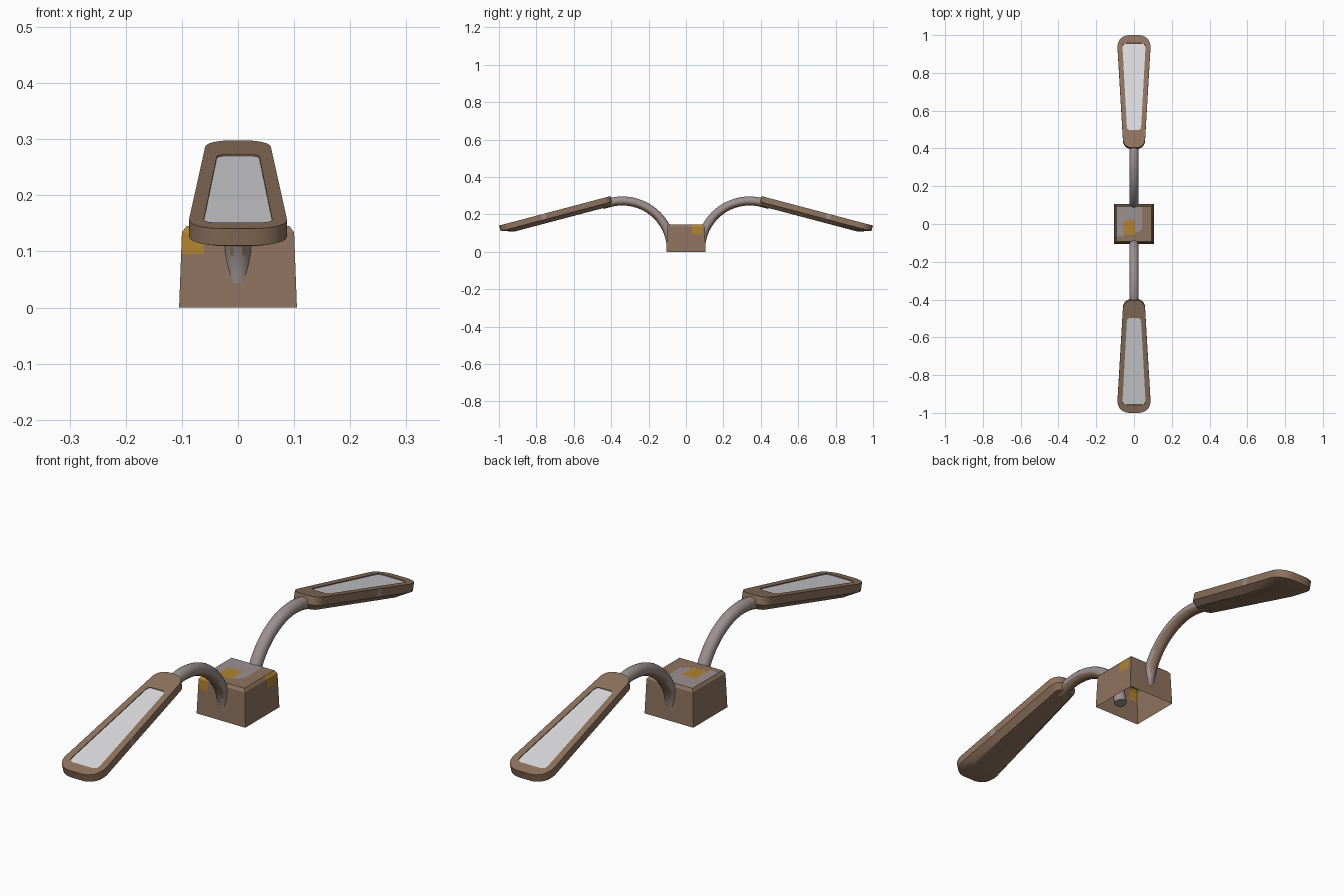
import bpy, bmesh, math
from mathutils import Vector

if "Cube" in bpy.data.objects:
    bpy.data.objects.remove(bpy.data.objects["Cube"])


def material(name, rgb):
    m = bpy.data.materials.new(name)
    m.diffuse_color = (*rgb, 1)
    m.use_nodes = True
    m.node_tree.nodes["Principled BSDF"].inputs["Base Color"].default_value = m.diffuse_color
    return m


MATS = [material("brown casing", (0.275, 0.172, 0.112)),
        material("worn grey metal", (0.33, 0.28, 0.275)),
        material("pale glass", (0.70, 0.70, 0.72)),
        material("gold paint", (0.44, 0.23, 0.03))]
BROWN, GREY, GLASS, GOLD = range(4)


def finish(bm, name, smooth=None):
    mesh = bpy.data.meshes.new(name)
    bm.to_mesh(mesh)
    bm.free()
    for m in MATS:
        mesh.materials.append(m)
    ob = bpy.data.objects.new(name, mesh)
    bpy.context.collection.objects.link(ob)
    if smooth:
        bpy.ops.object.select_all(action='DESELECT')
        ob.select_set(True)
        bpy.context.view_layer.objects.active = ob
        bpy.ops.object.shade_smooth_by_angle(angle=math.radians(smooth))
    return ob


def bridge(bm, a, b, mat=BROWN):
    n = len(a)
    return [bm.faces.new((a[i], a[(i + 1) % n], b[(i + 1) % n], b[i])) for i in range(n)]


# tapered base box, chamfered top, open underneath, with worn paint patches
def base_box():
    bm = bmesh.new()
    bmesh.ops.create_cube(bm, size=2)
    bmesh.ops.subdivide_edges(bm, edges=bm.edges[:], cuts=14, use_grid_fill=True)
    bmesh.ops.delete(bm, geom=[f for f in bm.faces if f.calc_center_median().z < -0.99],
                     context='FACES')
    for v in bm.verts:
        k = round((v.co.z + 1) * 7.5)
        half = 0.092 if k == 15 else 0.105 - 0.005 * k / 14
        v.co = (v.co.x * half, v.co.y * half, 0.145 if k == 15 else 0.134 * k / 14)
    bm.normal_update()
    for f in bm.faces:
        c, n = f.calc_center_median(), f.normal
        if n.z > 0.9:
            if -0.05 < c.x < 0.01 and -0.06 < c.y < 0.02:
                f.material_index = GOLD
            elif c.x < 0.04 and c.y > -0.045 + 0.3 * c.x:
                f.material_index = GREY
        elif c.z > 0.1 and ((n.x > 0.5 and 0.035 < c.y < 0.09)
                            or (n.y < -0.5 and c.x < -0.065)):
            f.material_index = GOLD
    finish(bm, "base_box")


# curved tube arm: arc from inside the box, then straight into the head
def arm(s, name):
    R, cy, cz, r, n = 0.262, 0.34, 0.01, 0.024, 20
    path = []
    for i in range(25):
        a = math.radians(172 - 97 * i / 24)
        path.append((cy + R * math.cos(a), cz + R * math.sin(a), a))
    y, z, a = path[-1]
    path.append((y + 0.04 * math.sin(a), z - 0.04 * math.cos(a), a))
    bm = bmesh.new()
    rings = []
    for y, z, a in path:
        ring = []
        for j in range(n):
            t = 2 * math.pi * j / n
            d = r * math.cos(t)
            ring.append(bm.verts.new((r * math.sin(t), s * (y + d * math.cos(a)),
                                      z + d * math.sin(a))))
        rings.append(ring)
    for p, q in zip(rings, rings[1:]):
        bridge(bm, p, q)
    bm.faces.new(rings[0])
    bm.faces.new(rings[-1])
    bmesh.ops.recalc_face_normals(bm, faces=bm.faces[:])
    for f in bm.faces:
        c = f.calc_center_median()
        under = f.normal.z < -0.3 and c.z > 0.1
        f.material_index = BROWN if under else GREY
    finish(bm, name, 40)


# rounded trapezoid outline, (u along the head, w across)
def outline(u0, u1, w0, w1, r0, r1, seg=7):
    pts = []
    corners = [(u0, -w0, r0), (u1, -w1, r1), (u1, w1, r1), (u0, w0, r0)]
    for i, (u, w, r) in enumerate(corners):
        c = Vector((u, w))
        p = (Vector(corners[i - 1][:2]) - c).normalized() * r + c
        q = (Vector(corners[(i + 1) % 4][:2]) - c).normalized() * r + c
        for k in range(seg):
            t = k / (seg - 1)
            m = (1 - t) ** 2 * p + 2 * t * (1 - t) * (0.75 * c + 0.25 * (p + q) / 2) + t * t * q
            pts.append(m)
        if i in (0, 2):  # two extra points on each long side mark the patch
            nxt = Vector(corners[(i + 1) % 4][:2])
            a, b = (0.585, 0.625) if i == 0 else (0.375, 0.415)
            pts += [c.lerp(nxt, a), c.lerp(nxt, b)]
    return pts


# drooping lamp head with a slightly recessed pale panel and chamfered underside
def head(s, name):
    tilt = math.radians(14.8)
    co, si = math.cos(tilt), math.sin(tilt)
    bm = bmesh.new()

    def ring(pts, d):
        return [bm.verts.new((p.y, s * (0.404 + p.x * co - d * si),
                              0.298 - p.x * si - d * co)) for p in pts]

    rim = outline(0, 0.616, 0.056, 0.091, 0.04, 0.06)
    screen = outline(0.098, 0.572, 0.037, 0.062, 0.014, 0.02)
    under = outline(0.02, 0.54, 0.036, 0.06, 0.02, 0.03)
    top, low = ring(rim, 0), ring(rim, 0.031)
    edge, sunk = ring(screen, 0), ring(screen, 0.003)
    bottom = ring(under, 0.052)
    sides = bridge(bm, top, low)
    bridge(bm, low, bottom)
    bridge(bm, top, edge)
    bridge(bm, edge, sunk)
    bm.faces.new(bottom)
    bm.faces.new(sunk).material_index = GLASS
    for f in sides:  # grey patch on the +x side only
        c = f.calc_center_median()
        if c.x > 0.05 and 0.745 < abs(c.y) < 0.775:
            f.material_index = GREY
    bmesh.ops.recalc_face_normals(bm, faces=bm.faces[:])
    finish(bm, name, 30)


base_box()
for s, side in ((-1, "front"), (1, "back")):
    arm(s, side + "_arm")
    head(s, side + "_lamp_head")
